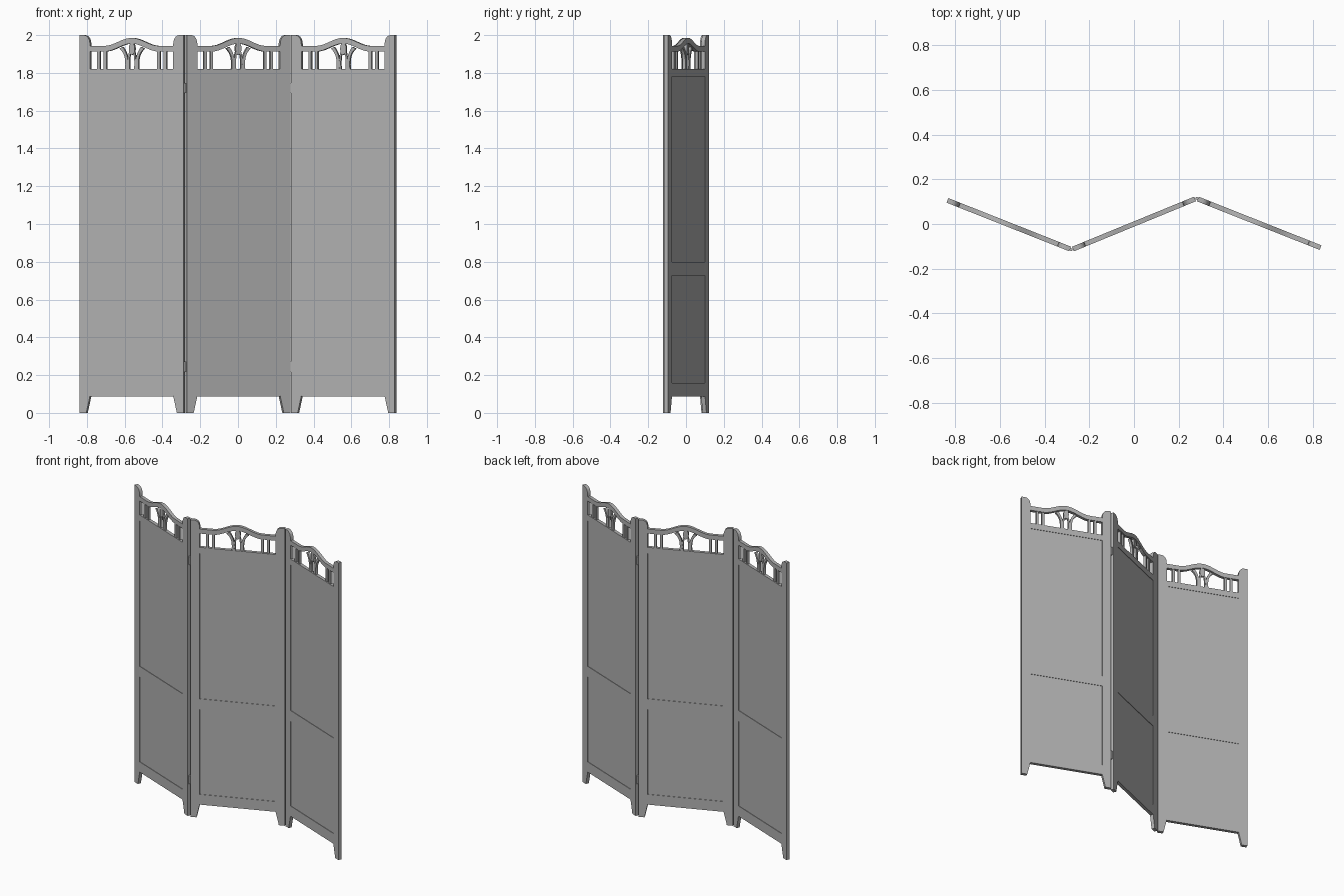
import bpy, bmesh, math
from mathutils import Matrix

if "Cube" in bpy.data.objects:
    bpy.data.objects.remove(bpy.data.objects["Cube"])

HALF, INNER, THICK = 0.295, 0.237, 0.022

GREY = bpy.data.materials.new("grey")
GREY.diffuse_color = (0.44, 0.44, 0.44, 1)
GREY.use_nodes = True
GREY.node_tree.nodes["Principled BSDF"].inputs["Base Color"].default_value = GREY.diffuse_color


def prism(name, pts, thick, place, mirror=False):
    """Extrude an (x, z) outline along y, centred on y = 0."""
    bm = bmesh.new()
    f = bm.faces.new([bm.verts.new((x, -thick / 2, z)) for x, z in pts])
    r = bmesh.ops.extrude_face_region(bm, geom=[f])
    bmesh.ops.translate(bm, vec=(0, thick, 0),
                        verts=[v for v in r["geom"] if isinstance(v, bmesh.types.BMVert)])
    if mirror:
        bmesh.ops.mirror(bm, geom=bm.verts[:] + bm.edges[:] + bm.faces[:],
                         axis='X', merge_dist=-1)
    bmesh.ops.recalc_face_normals(bm, faces=bm.faces)
    me = bpy.data.meshes.new(name)
    bm.to_mesh(me)
    bm.free()
    me.materials.append(GREY)
    ob = bpy.data.objects.new(name, me)
    ob.matrix_world = place
    bpy.context.collection.objects.link(ob)
    return ob


def rect(x0, x1, z0, z1):
    return [(x0, z0), (x1, z0), (x1, z1), (x0, z1)]


def bezier(p0, p1, p2, p3, n=10):
    out = []
    for i in range(n + 1):
        t = i / n
        s = 1 - t
        out.append(tuple(s**3 * a + 3 * s * s * t * b + 3 * s * t * t * c + t**3 * d
                         for a, b, c, d in zip(p0, p1, p2, p3)))
    return out


# Post with tapered foot and rounded shoulder
shoulder = bezier((INNER, 1.945), (INNER, 1.98), (0.25, 2.0), (0.275, 2.0))
post = [(HALF, 0), (0.258, 0), (INNER, 0.09)] + shoulder + [(HALF, 2.0)]


# Crest rail with a raised ogee in the middle
def crest(z, rise):
    pts = []
    for i in range(33):
        x = -INNER + 2 * INNER * i / 32
        k = min(abs(x) / 0.155, 1)
        pts.append((x, z + rise * 0.5 * (1 + math.cos(math.pi * k))))
    return pts


rail = crest(1.913, 0.042) + crest(1.943, 0.042)[::-1]

# Lyre ornament: flaring outer stem, inner stem and leaf
outer = (bezier((0.023, 1.815), (0.018, 1.87), (0.024, 1.90), (0.052, 1.938))
         + bezier((0.070, 1.928), (0.040, 1.905), (0.033, 1.87), (0.039, 1.815)))
inner = (bezier((0.012, 1.815), (0.017, 1.86), (0.013, 1.89), (0.005, 1.915))
         + bezier((0.013, 1.92), (0.023, 1.89), (0.025, 1.86), (0.023, 1.815)))
leaf = [(0.017 * math.sin(a), 1.928 + 0.032 * math.cos(a))
        for a in [2 * math.pi * i / 20 for i in range(20)]]

for side, cx, cy, deg in (("left", -0.5595, -0.003, -21.6), ("middle", 0, 0, 22.3),
                          ("right", 0.5595, 0.003, -21.6)):
    P = Matrix.Translation((cx, cy, 0)) @ Matrix.Rotation(math.radians(deg), 4, 'Z')
    prism(side + "_posts", post, THICK, P, True)
    prism(side + "_crest_rail", rail, THICK, P)
    # Cross rails and thin recessed panels
    for nm, z0, z1 in (("bottom", 0.088, 0.157), ("middle", 0.728, 0.80), ("upper", 1.78, 1.82)):
        prism(f"{side}_{nm}_rail", rect(-INNER, INNER, z0, z1), THICK, P)
    for nm, z0, z1 in (("lower", 0.157, 0.728), ("upper", 0.80, 1.78)):
        prism(f"{side}_{nm}_panel", rect(-INNER, INNER, z0, z1), 0.016, P)
    # Openwork above the panel
    for i, x in enumerate((0.153, 0.190)):
        prism(f"{side}_slats_{i}", rect(x - 0.008, x + 0.008, 1.815, 1.918), 0.016, P, True)
    prism(side + "_outer_stems", outer, 0.016, P, True)
    prism(side + "_inner_stems", inner, 0.014, P, True)
    prism(side + "_leaf", leaf, 0.016, P)

# Hinge barrels at both folds
for s in (-1, 1):
    for z in (0.245, 1.72):
        bpy.ops.mesh.primitive_cylinder_add(vertices=16, radius=0.006, depth=0.055,
                                            location=(s * 0.28, s * 0.115, z))
        bpy.context.object.name = "hinge"
        bpy.context.object.data.materials.append(GREY)
        bpy.ops.object.shade_smooth_by_angle()
